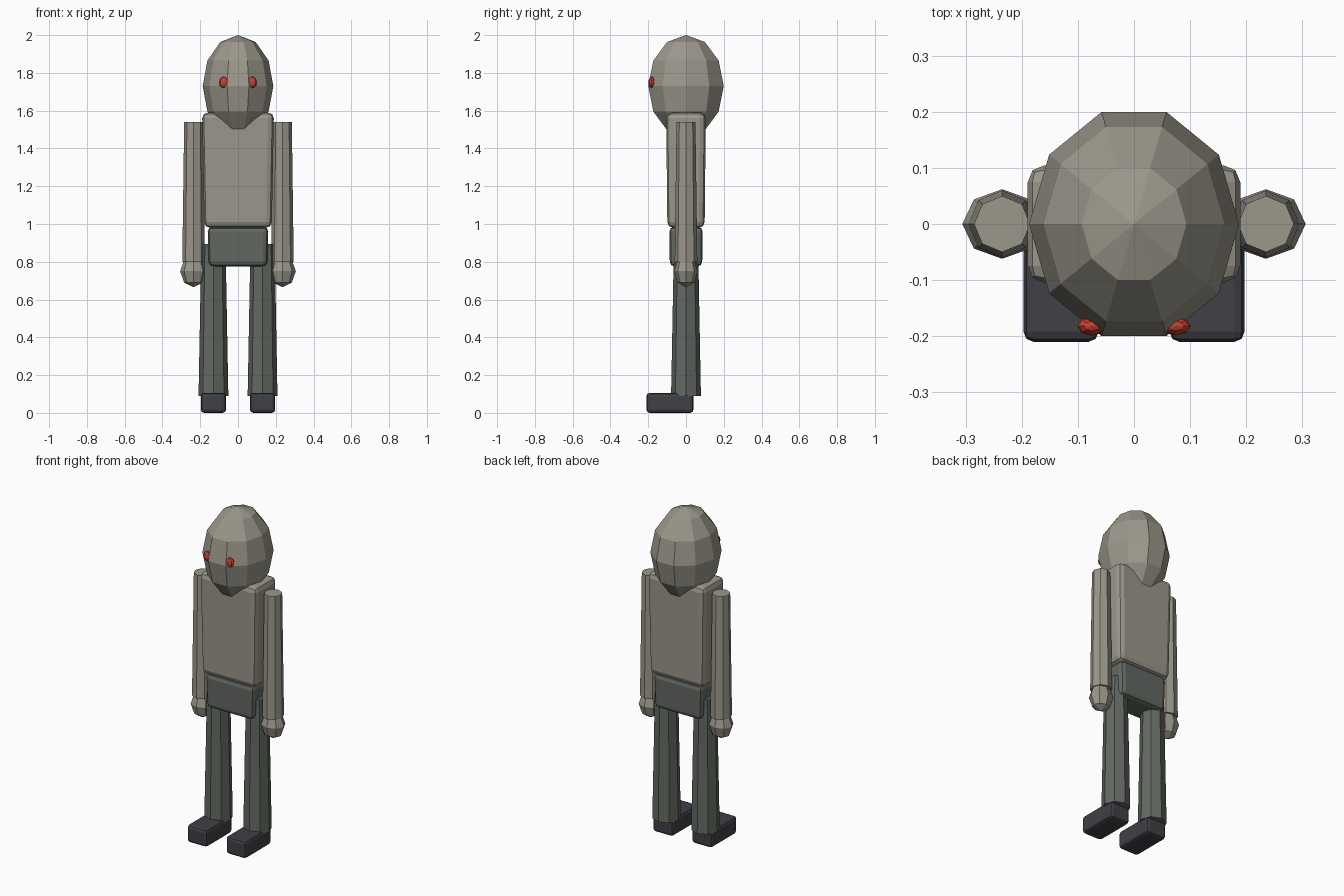
import bpy, bmesh, math
from mathutils import Matrix, Vector

cube = bpy.data.objects.get("Cube")
if cube:
    bpy.data.objects.remove(cube, do_unlink=True)


def material(name, rgb):
    m = bpy.data.materials.new(name)
    m.use_nodes = True
    m.diffuse_color = (*rgb, 1)
    m.node_tree.nodes["Principled BSDF"].inputs["Base Color"].default_value = (*rgb, 1)
    return m


SKIN = material("warm grey skin", (0.33, 0.31, 0.26))
CLOTH = material("green grey cloth", (0.125, 0.14, 0.122))
SHOE = material("dark shoe", (0.052, 0.05, 0.06))
RED = material("red eye", (0.58, 0.055, 0.03))


def finish(bm, name, mat):
    bmesh.ops.recalc_face_normals(bm, faces=bm.faces[:])
    mesh = bpy.data.meshes.new(name)
    bm.to_mesh(mesh)
    bm.free()
    mesh.materials.append(mat)
    ob = bpy.data.objects.new(name, mesh)
    bpy.context.collection.objects.link(ob)
    return ob


def ellipsoid(name, mat, centre, radii, segments, rings, turn=0.0):
    bm = bmesh.new()
    bmesh.ops.create_uvsphere(bm, u_segments=segments, v_segments=rings, radius=1)
    # Turn first, so the facets point the right way after scaling
    place = (Matrix.Translation(centre) @ Matrix.Diagonal((*radii, 1))
             @ Matrix.Rotation(turn, 4, "Z"))
    bmesh.ops.transform(bm, matrix=place, verts=bm.verts[:])
    return finish(bm, name, mat)


def limb(name, mat, x, low, high, r_low, r_high):
    bm = bmesh.new()
    bmesh.ops.create_cone(bm, cap_ends=True, segments=8, radius1=r_low,
                          radius2=r_high, depth=high - low)
    bmesh.ops.translate(bm, vec=(x, 0, (low + high) / 2), verts=bm.verts[:])
    return finish(bm, name, mat)


def block(name, mat, centre, size, bevel, taper=1.0):
    bm = bmesh.new()
    bmesh.ops.create_cube(bm, size=1)
    for v in bm.verts:
        if v.co.z < 0:
            v.co.x *= taper
            v.co.y *= taper
        v.co = Vector(a * b for a, b in zip(v.co, size)) + Vector(centre)
    ob = finish(bm, name, mat)
    mod = ob.modifiers.new("rounded edges", "BEVEL")
    mod.width = bevel
    mod.segments = 2
    return ob


# Head, with a facet edge down the middle of the face
ellipsoid("head", SKIN, (0, 0, 1.73), (0.187, 0.21, 0.27), 10, 6, math.pi / 2)

# Body
block("torso", SKIN, (0, 0, 1.285), (0.38, 0.21, 0.61), 0.03, 0.94)
block("pelvis", CLOTH, (0, 0, 0.88), (0.322, 0.178, 0.21), 0.026, 0.96)

# Paired parts
for side, s in (("left", 1), ("right", -1)):
    ellipsoid(side + "_eye", RED, (s * 0.075, -0.182, 1.75), (0.026, 0.017, 0.03), 8, 6)
    limb(side + "_arm", SKIN, s * 0.235, 0.8, 1.54, 0.06, 0.05)
    ellipsoid(side + "_hand", SKIN, (s * 0.235, 0, 0.75), (0.071, 0.062, 0.085), 8, 4)
    limb(side + "_leg", CLOTH, s * 0.13, 0.09, 0.895, 0.079, 0.064)
    block(side + "_foot", SHOE, (s * 0.13, -0.085, 0.053), (0.134, 0.25, 0.106), 0.018)
